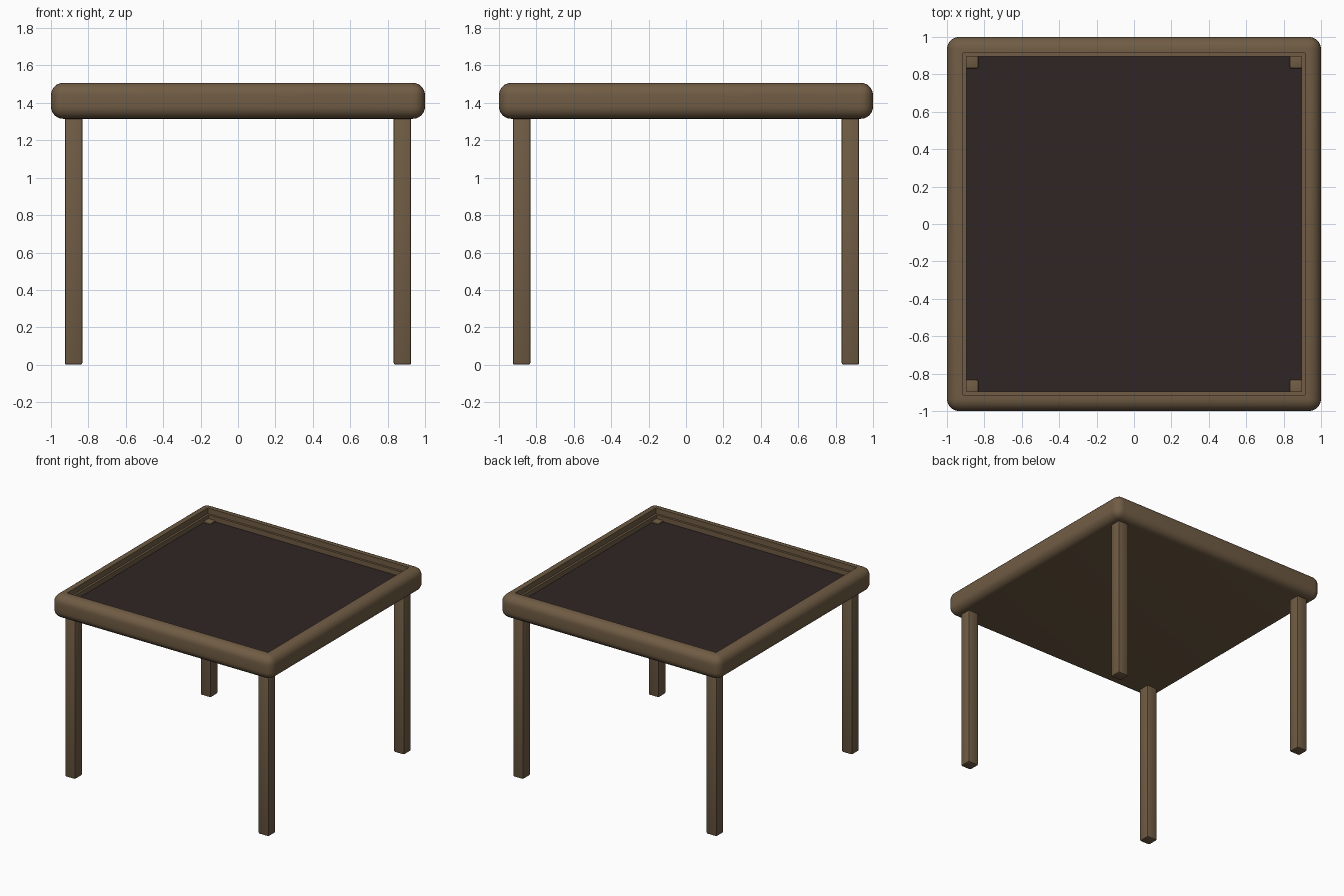
import bpy, bmesh
from mathutils import Matrix

if "Cube" in bpy.data.objects:
    bpy.data.objects.remove(bpy.data.objects["Cube"])


def material(name, rgb):
    m = bpy.data.materials.new(name)
    m.diffuse_color = (*rgb, 1)
    m.use_nodes = True
    m.node_tree.nodes["Principled BSDF"].inputs["Base Color"].default_value = m.diffuse_color
    return m


wood = material("brown wood", (0.162, 0.107, 0.058))
dark = material("dark panel", (0.030, 0.018, 0.018))


def rounded_box(bm, lo, hi, radius, segments):
    size = [b - a for a, b in zip(lo, hi)]
    mid = [(a + b) / 2 for a, b in zip(lo, hi)]
    bmesh.ops.create_cube(bm, size=1, matrix=Matrix.Translation(mid) @ Matrix.Diagonal((*size, 1)))
    bmesh.ops.bevel(bm, geom=bm.edges[:], offset=radius, segments=segments,
                    profile=0.5, affect='EDGES')


def finish(bm, name, mats):
    bmesh.ops.recalc_face_normals(bm, faces=bm.faces[:])
    me = bpy.data.meshes.new(name)
    bm.to_mesh(me)
    bm.free()
    ob = bpy.data.objects.new(name, me)
    bpy.context.collection.objects.link(ob)
    for m in mats:
        me.materials.append(m)
    bpy.ops.object.select_all(action='DESELECT')
    ob.select_set(True)
    bpy.context.view_layer.objects.active = ob
    bpy.ops.object.shade_smooth_by_angle(angle=0.6)
    return ob


# Table top: rounded slab with a stepped recess and dark panel
bm = bmesh.new()
rounded_box(bm, (-1, -1, 1.315), (1, 1, 1.507), 0.065, 6)
bm.faces.ensure_lookup_table()
panel = max((f for f in bm.faces if f.normal.z > 0.99), key=lambda f: f.calc_area())
for inset, drop in ((0.03, 0.045), (0.025, 0.04)):
    bmesh.ops.inset_region(bm, faces=[panel], thickness=inset)
    # second inset creates the walls of the step
    bmesh.ops.inset_region(bm, faces=[panel], thickness=0.0005)
    bmesh.ops.translate(bm, verts=panel.verts[:], vec=(0, 0, -drop))
panel.material_index = 1
finish(bm, "table_top", [wood, dark])

# Legs: slim posts whose tops just show at the panel corners
for sx, side in ((-1, "left"), (1, "right")):
    for sy, end in ((-1, "front"), (1, "back")):
        bm = bmesh.new()
        cx, cy, h = sx * 0.879, sy * 0.879, 0.047
        rounded_box(bm, (cx - h, cy - h, 0), (cx + h, cy + h, 1.432), 0.01, 2)
        finish(bm, f"{end}_{side}_leg", [wood])
